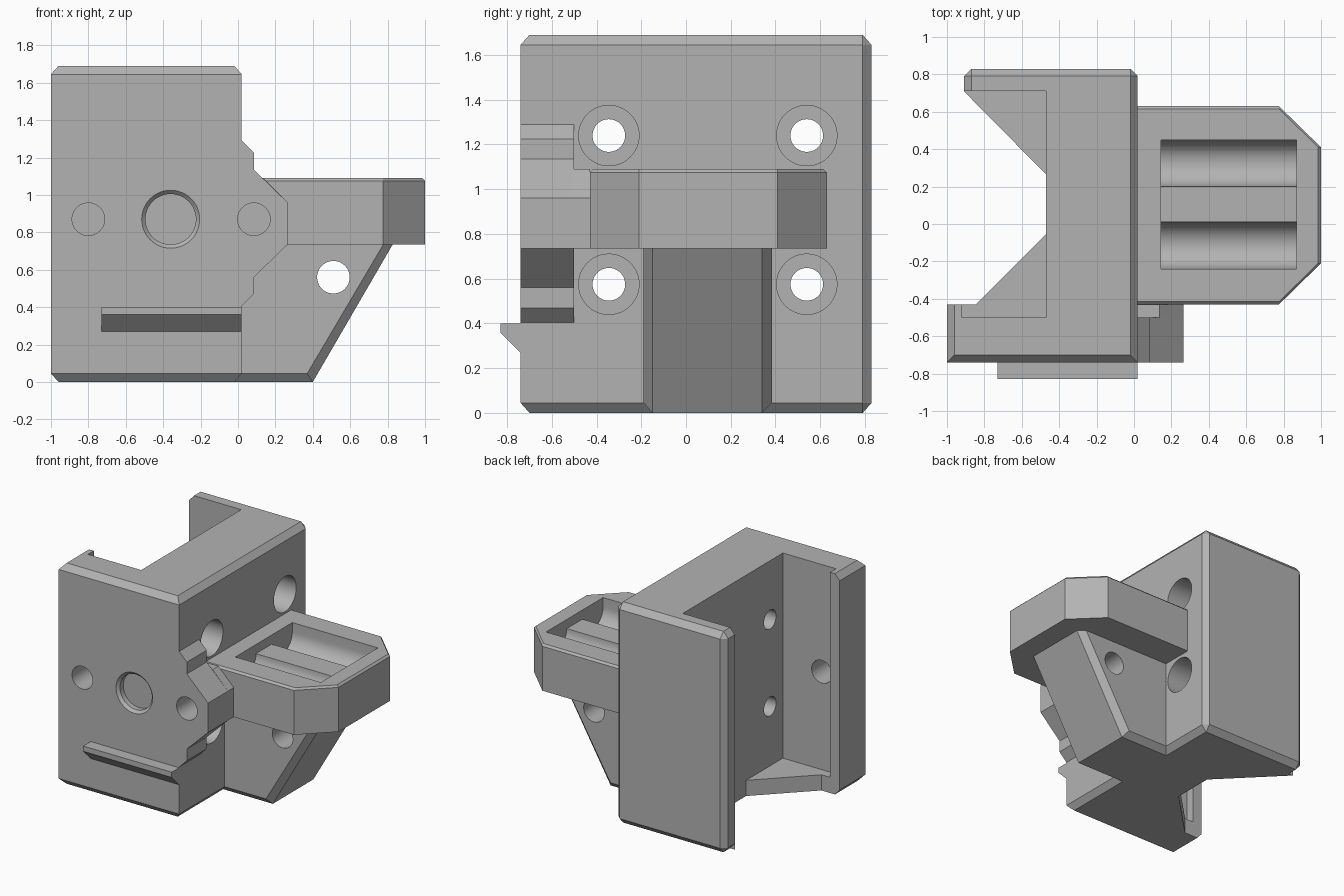
import bpy, bmesh
from math import pi, cos, sin
from mathutils import Matrix, Vector

if "Cube" in bpy.data.objects:
    bpy.data.objects.remove(bpy.data.objects["Cube"], do_unlink=True)

GREY = (0.45, 0.45, 0.45, 1)
grey = bpy.data.materials.new("plain grey plastic")
grey.use_nodes = True
grey.diffuse_color = GREY
grey.node_tree.nodes["Principled BSDF"].inputs["Base Color"].default_value = GREY


def finish(name, bm):
    bmesh.ops.remove_doubles(bm, verts=bm.verts, dist=1e-5)
    bmesh.ops.recalc_face_normals(bm, faces=bm.faces)
    mesh = bpy.data.meshes.new(name)
    bm.to_mesh(mesh)
    bm.free()
    mesh.materials.append(grey)
    obj = bpy.data.objects.new(name, mesh)
    bpy.context.collection.objects.link(obj)
    return obj


def loft(name, rings):
    """Closed solid through rings of matching points."""
    bm = bmesh.new()
    loops = [[bm.verts.new(p) for p in ring] for ring in rings]
    n = len(loops[0])
    for a, b in zip(loops, loops[1:]):
        for i in range(n):
            j = (i + 1) % n
            bm.faces.new((a[i], a[j], b[j], b[i]))
    bm.faces.new(loops[0])
    bm.faces.new(loops[-1])
    return finish(name, bm)


def at_x(poly, x):
    return [(x, a, b) for a, b in poly]


def at_y(poly, y):
    return [(a, y, b) for a, b in poly]


def at_z(poly, z):
    return [(a, b, z) for a, b in poly]


def rod(start, end, r1, r2=None):
    """Round cutter from start to end."""
    start, end = Vector(start), Vector(end)
    axis = end - start
    turn = axis.to_track_quat('Z', 'Y').to_matrix().to_4x4()
    bm = bmesh.new()
    bmesh.ops.create_cone(bm, cap_ends=True, segments=48, radius1=r1,
                          radius2=r1 if r2 is None else r2, depth=axis.length,
                          matrix=Matrix.Translation((start + end) / 2) @ turn)
    return finish("hole_cutter", bm)


def activate(obj):
    bpy.ops.object.select_all(action='DESELECT')
    obj.select_set(True)
    bpy.context.view_layer.objects.active = obj


def cut(obj, cutters):
    for c in cutters:
        c.hide_render = True
        mod = obj.modifiers.new("cut", 'BOOLEAN')
        mod.operation, mod.solver, mod.object = 'DIFFERENCE', 'EXACT', c
        activate(obj)
        bpy.ops.object.modifier_apply(modifier=mod.name)


# Main C-shaped block, chamfered on its outer edges
pocket = [(-.47, .71), (-.47, -.5), (-.92, -.5), (-.92, -.43)]
wide = [(-1, -.74), (.02, -.74), (.02, .79), (-.02, .83), (-.87, .83),
        (-.91, .79), (-.91, .71)] + pocket + [(-1, -.43)]
inset = [(-.96, -.70), (-.02, -.70), (-.02, .79), (-.02, .79), (-.87, .79),
         (-.87, .79), (-.87, .71)] + pocket + [(-.96, -.43)]
body = loft("main_block", [at_z(inset, 0), at_z(wide, .045),
                           at_z(wide, 1.645), at_z(inset, 1.69)])

# Corner gussets at the foot of the pocket
loft("back_gusset", [at_z([(-.47, .71), (-.91, .71), (-.47, .265)], z) for z in (0, .12)])
front_tri = [(-.47, -.5), (-.92, -.5), (-.92, -.43), (-.845, -.43), (-.47, -.055)]
loft("front_gusset", [at_z(front_tri, z) for z in (0, .12)])

# Stepped boss beside the front plate, and its link to the tray
boss_side = [(.02, 1.29), (.085, 1.225), (.085, 1.135), (.265, .96),
             (.265, .735), (.085, .56), (.085, .47), (.02, .405)]
boss = loft("front_boss", [at_y(boss_side, y) for y in (-.74, -.5)])
link_side = [(.02, 1.09), (.135, 1.09), (.265, .96), (.265, .735), (.02, .735)]
link = loft("boss_link", [at_y(link_side, y) for y in (-.5, -.43)])

# Ledge across the front
ledge = [(-.73, .40), (-.83, .40), (-.83, .36), (-.74, .27), (-.73, .27)]
loft("front_ledge", [at_x(ledge, x) for x in (-.73, .02)])

# Tray with clipped corners
def tray_outline(d):
    return [(0, -.43 + d), (.775, -.43 + d), (1 - d, -.21), (1 - d, .41),
            (.775, .63 - d), (0, .63 - d)]


tray = loft("tray", [at_z(tray_outline(0), .735), at_z(tray_outline(0), 1.075),
                     at_z(tray_outline(.015), 1.09)])


def trough(centre):
    r = .125
    return [(centre + r * cos(t * pi / 20), 1.02 - r * sin(t * pi / 20)) for t in range(21)]


# Twin round channels with a lower ridge between them
channel = [(.45, 1.2)] + trough(.325) + trough(-.115) + [(-.24, 1.2)]
cut(tray, [loft("channel_cutter", [at_x(channel, x) for x in (.145, .87)])])

# Sloping support rib under the tray
rib_in = [(-.02, .045), (.37, .045), (.78, .74), (-.02, .74)]
rib_out = [(-.02, 0), (.40, 0), (.83, .74), (-.02, .74)]
rib = loft("support_rib", [at_y(rib_in, -.19), at_y(rib_out, -.15),
                           at_y(rib_out, .34), at_y(rib_in, .385)])
cut(rib, [rod((.51, -1, .56), (.51, 1, .56), .087)])

# Counterbored side holes
for y in (-.345, .54):
    for z in (1.24, .575):
        cut(body, [rod((-.7, y, z), (.2, y, z), .073),
                   rod((-.27, y, z), (.2, y, z), .135)])

# Front holes and the shallow round recess with a bevelled rim
side_hole = rod((.085, -.9, .87), (.085, -.46, .87), .087)
cut(body, [rod((-.8, -.9, .87), (-.8, -.45, .87), .087), side_hole,
           rod((-.36, -.9, .87), (-.36, -.68, .87), .135),
           rod((-.36, -.76, .87), (-.36, -.72, .87), .175, .135)])
cut(boss, [side_hole])
cut(link, [side_hole])

# Remove cutters and smooth only the round walls
for obj in list(bpy.context.collection.objects):
    if "cutter" in obj.name:
        bpy.data.objects.remove(obj, do_unlink=True)
    elif obj.type == 'MESH' and grey.name in obj.data.materials:
        activate(obj)
        bpy.ops.object.shade_smooth_by_angle(angle=.35)
